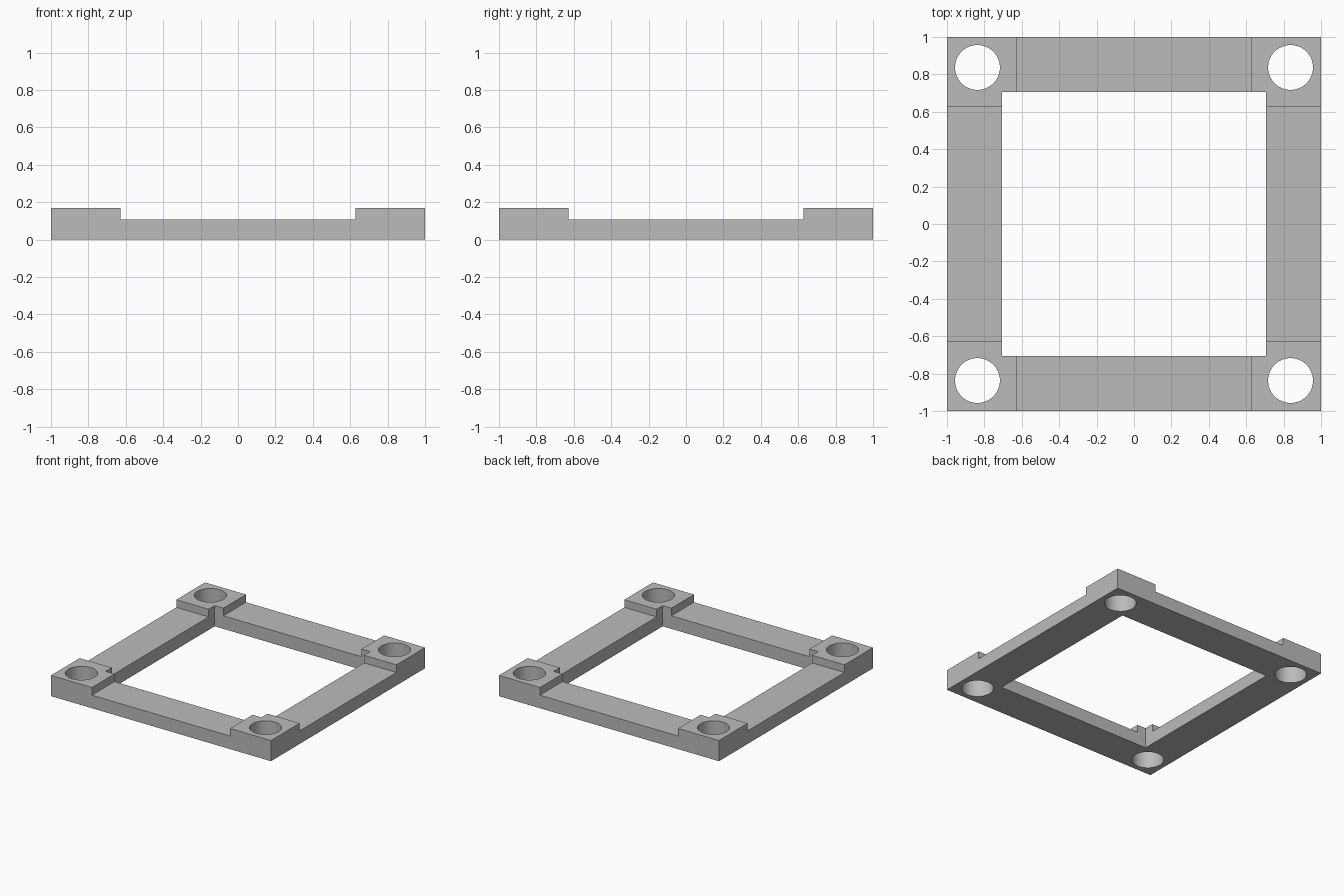
import bpy
import math

if "Cube" in bpy.data.objects:
    bpy.data.objects.remove(bpy.data.objects["Cube"], do_unlink=True)

HEIGHT = 0.17        # top of the corner pads
RAIL_TOP = 0.107     # top of the lower rails
OPENING = 0.707      # half width of the square opening
PAD_EDGE = 0.628     # inner edge of the corner pads
HOLE_POS = 0.837
HOLE_RADIUS = 0.12


def box(name, half_x, half_y, bottom, top):
    bpy.ops.mesh.primitive_cube_add(size=2, location=(0, 0, (bottom + top) / 2))
    obj = bpy.context.object
    obj.name = name
    obj.scale = (half_x, half_y, (top - bottom) / 2)
    bpy.ops.object.transform_apply(location=True, rotation=False, scale=True)
    return obj


def cut(target, cutter):
    cutter.hide_render = True
    mod = target.modifiers.new(cutter.name, "BOOLEAN")
    mod.operation = "DIFFERENCE"
    mod.solver = "EXACT"
    mod.object = cutter
    bpy.ops.object.select_all(action="DESELECT")
    target.select_set(True)
    bpy.context.view_layer.objects.active = target
    bpy.ops.object.modifier_apply(modifier=mod.name)
    bpy.data.objects.remove(cutter, do_unlink=True)


# Square plate with its central opening
frame = box("mounting_frame", 1, 1, 0, HEIGHT)
cut(frame, box("opening_cutter", OPENING, OPENING, -0.5, 0.5))

# Lowered rails between the corner pads
cut(frame, box("front_back_rail_cutter", PAD_EDGE, 1.5, RAIL_TOP, 0.5))
cut(frame, box("side_rail_cutter", 1.5, PAD_EDGE, RAIL_TOP, 0.5))

# Round hole through each corner pad
for sx in (-1, 1):
    for sy in (-1, 1):
        bpy.ops.mesh.primitive_cylinder_add(
            vertices=64, radius=HOLE_RADIUS, depth=1,
            location=(sx * HOLE_POS, sy * HOLE_POS, 0))
        hole = bpy.context.object
        hole.name = "hole_cutter"
        cut(frame, hole)

# Plain grey material
grey = bpy.data.materials.new("light_grey")
grey.use_nodes = True
colour = (0.5, 0.5, 0.5, 1)
grey.diffuse_color = colour
grey.node_tree.nodes["Principled BSDF"].inputs["Base Color"].default_value = colour
frame.data.materials.clear()
frame.data.materials.append(grey)
for face in frame.data.polygons:
    face.material_index = 0

# Smooth hole walls, crisp edges elsewhere
bpy.ops.object.select_all(action="DESELECT")
frame.select_set(True)
bpy.context.view_layer.objects.active = frame
bpy.ops.object.shade_smooth_by_angle(angle=math.radians(30))
